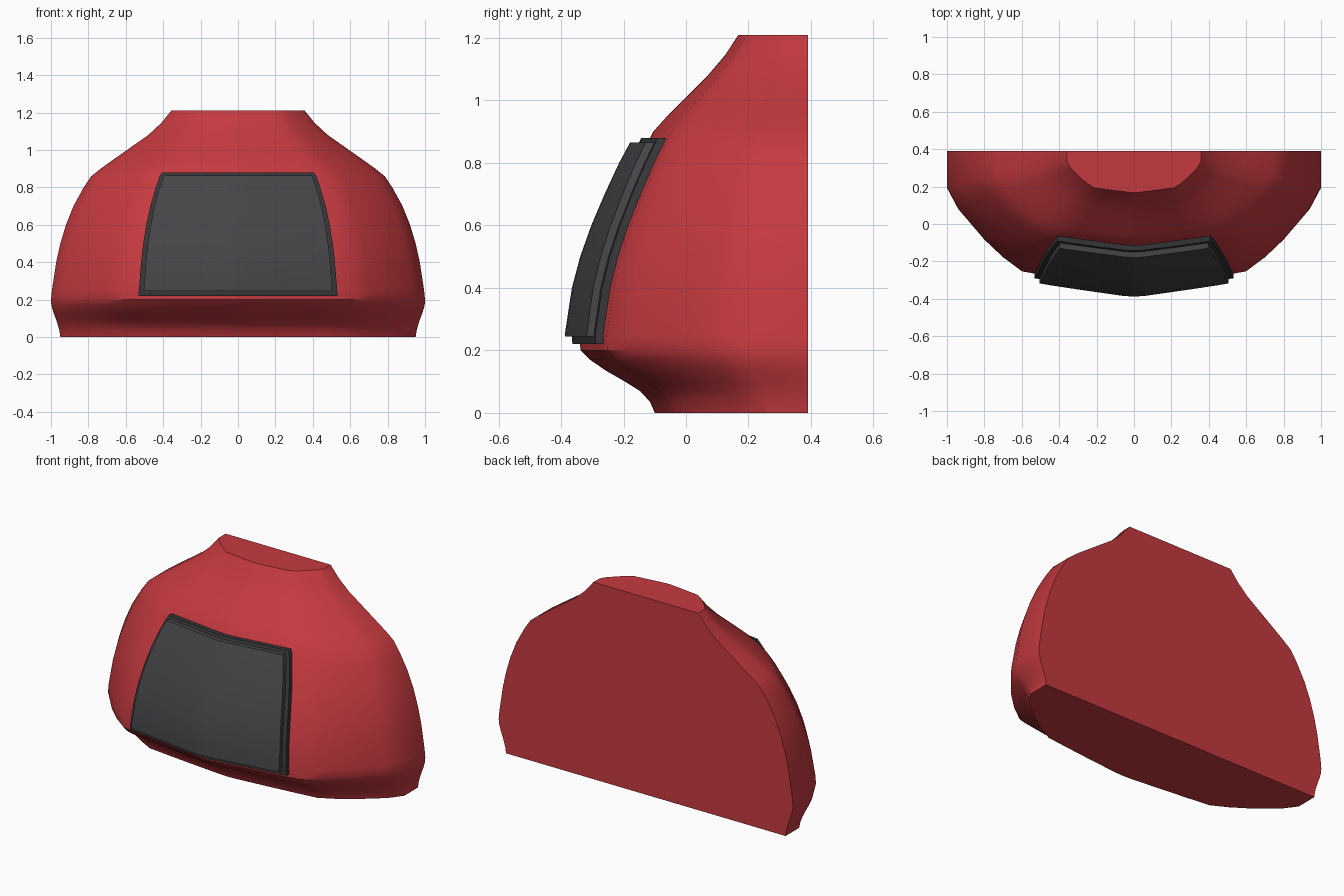
import bpy, bmesh, math

if "Cube" in bpy.data.objects:
    bpy.data.objects.remove(bpy.data.objects["Cube"])

BACK = 0.39
# Body levels: height, half width, front y
LEVELS = [(0, .95, -.10), (.035, .955, -.115), (.07, .965, -.147), (.10, .975, -.195),
          (.135, .988, -.256), (.17, .998, -.307), (.20, 1.0, -.338), (.25, .995, -.34),
          (.4, .972, -.315), (.5, .95, -.287), (.6, .92, -.25), (.7, .88, -.206),
          (.8, .825, -.158), (.86, .785, -.125), (.9, .735, -.105), (.95, .665, -.06),
          (1.01, .58, 0), (1.08, .48, .07), (1.145, .41, .125), (1.21, .357, .168)]
# Plan outline of one half: share of half width, share of depth
PLAN = [(0, 1), (.06, .995), (.3, .948), (.45, .917), (.6, .882), (.7, .78),
        (.8, .65), (.94, .425), (1, .27), (1, 0)]


def lerp_rows(rows, t):
    """Piecewise linear lookup of the remaining columns at t."""
    for a, b in zip(rows, rows[1:]):
        if t <= b[0]:
            k = (t - a[0]) / (b[0] - a[0])
            return [p + (q - p) * k for p, q in zip(a[1:], b[1:])]
    return list(rows[-1][1:])


def surface(u, v, z):
    width, front = lerp_rows(LEVELS, z)
    return (u * width, BACK - v * (BACK - front), z)


def material(name, rgb):
    mat = bpy.data.materials.new(name)
    mat.use_nodes = True
    mat.diffuse_color = (*rgb, 1)
    bsdf = next(n for n in mat.node_tree.nodes if n.type == 'BSDF_PRINCIPLED')
    bsdf.inputs["Base Color"].default_value = (*rgb, 1)
    bsdf.inputs["Roughness"].default_value = .6
    return mat


def finish(bm, name, mat):
    bmesh.ops.recalc_face_normals(bm, faces=bm.faces)
    mesh = bpy.data.meshes.new(name)
    bm.to_mesh(mesh)
    bm.free()
    obj = bpy.data.objects.new(name, mesh)
    obj.data.materials.append(mat)
    bpy.context.collection.objects.link(obj)
    bpy.ops.object.select_all(action='DESELECT')
    obj.select_set(True)
    bpy.context.view_layer.objects.active = obj
    bpy.ops.object.shade_smooth_by_angle(angle=math.radians(35))
    return obj


def skin(bm, rows):
    """Quads between neighbouring rows of vertices."""
    for a, b in zip(rows, rows[1:]):
        for i in range(len(a) - 1):
            bm.faces.new((a[i], a[i + 1], b[i + 1], b[i]))


def mirrored(half):
    return [(-u, v) for u, v in half[:0:-1]] + half


def build_body(mat):
    bm = bmesh.new()
    plan = mirrored(PLAN)
    rows = [[bm.verts.new(surface(u, v, lv[0])) for u, v in plan] for lv in LEVELS]
    skin(bm, rows)
    bm.faces.new(rows[0])
    bm.faces.new(rows[-1])
    bm.faces.new([r[0] for r in rows] + [r[-1] for r in reversed(rows)])
    return finish(bm, "body_shell", mat)


def build_panel(name, mat, z0, z1, edge, raise_low, raise_high):
    """Solid plate that follows the front of the body."""
    bm = bmesh.new()
    half = [p for p in PLAN if p[0] < edge] + [(edge, lerp_rows(PLAN, edge)[0])]
    plan = mirrored(half)
    heights = [z0] + [lv[0] for lv in LEVELS if z0 < lv[0] < z1] + [z1]

    def layer(low, high):
        rows = []
        for z in heights:
            out = low + (high - low) * (z - z0) / (z1 - z0)
            pts = [surface(u, v, z) for u, v in plan]
            rows.append([bm.verts.new((x, y - out, h)) for x, y, h in pts])
        return rows

    outer, inner = layer(raise_low, raise_high), layer(-.02, -.03)
    skin(bm, outer)
    skin(bm, inner)
    # Close the four rims
    for pick in (lambda r: r[0], lambda r: r[-1],
                 lambda r: [row[0] for row in r], lambda r: [row[-1] for row in r]):
        skin(bm, [pick(outer), pick(inner)])
    return finish(bm, name, mat)


red = material("red shell", (.56, .042, .051))
dark = material("dark grey trim", (.036, .036, .039))
grey = material("charcoal panel", (.06, .06, .065))

build_body(red)
build_panel("panel_frame", dark, .22, .88, .533, .025, .028)
build_panel("front_panel", grey, .245, .865, .507, .048, .057)
